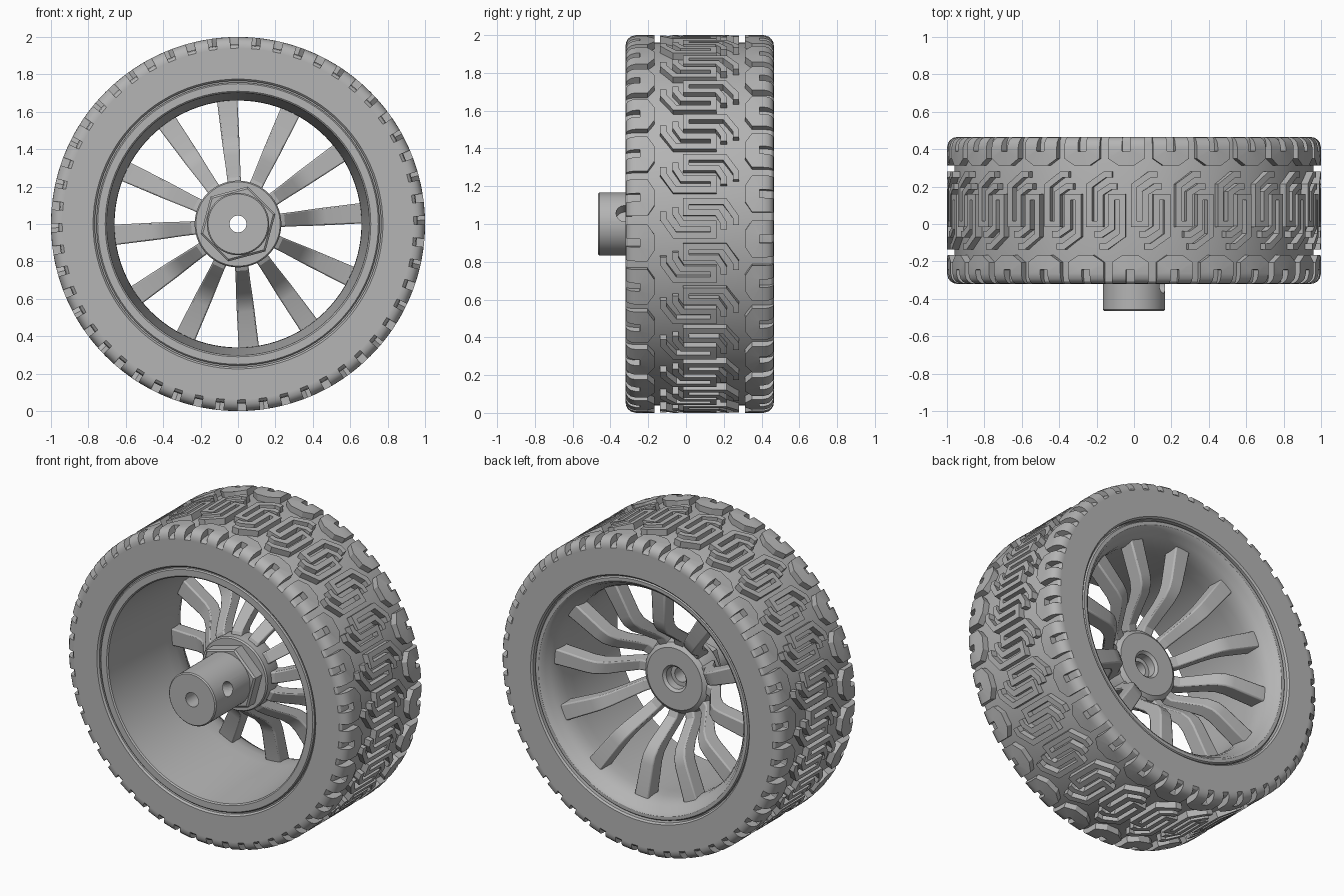
import bpy, bmesh, math
from mathutils import Vector

if "Cube" in bpy.data.objects:
    bpy.data.objects.remove(bpy.data.objects["Cube"])

grey = bpy.data.materials.new("plain_grey")
grey.use_nodes = True
grey.diffuse_color = (0.46, 0.46, 0.46, 1)
grey.node_tree.nodes["Principled BSDF"].inputs["Base Color"].default_value = grey.diffuse_color

FRONT, BACK = -0.32, 0.465      # tyre sidewalls
MID = (FRONT + BACK) / 2
PITCHES = 26
PITCH = math.tau / PITCHES


def polar(r, a, y):
    return Vector((r * math.cos(a), y, 1 + r * math.sin(a)))


def finish(name, bm, angle=30):
    bmesh.ops.recalc_face_normals(bm, faces=bm.faces)
    mesh = bpy.data.meshes.new(name)
    bm.to_mesh(mesh)
    bm.free()
    obj = bpy.data.objects.new(name, mesh)
    bpy.context.collection.objects.link(obj)
    mesh.materials.append(grey)
    bpy.ops.object.select_all(action="DESELECT")
    obj.select_set(True)
    bpy.context.view_layer.objects.active = obj
    bpy.ops.object.shade_smooth_by_angle(angle=math.radians(angle))
    return obj


def lathe(name, profile, sides, turn=0.0):
    """Revolve a closed (radius, y) profile around the axle."""
    bm = bmesh.new()
    rings = [[bm.verts.new(polar(r, turn + math.tau * i / sides, y)) for r, y in profile]
             for i in range(sides)]
    n = len(profile)
    for i in range(sides):
        a, b = rings[i], rings[(i + 1) % sides]
        for j in range(n):
            k = (j + 1) % n
            bm.faces.new((a[j], b[j], b[k], a[k]))
    return finish(name, bm)


def skin(bm, sections):
    """Join four-cornered sections into a closed bar."""
    rows = [[bm.verts.new(p) for p in s] for s in sections]
    for a, b in zip(rows, rows[1:]):
        for j in range(4):
            k = (j + 1) % 4
            bm.faces.new((a[j], b[j], b[k], a[k]))
    bm.faces.new(rows[0])
    bm.faces.new(rows[-1])


# Tyre carcass under the tread
lathe("tyre_body", [(0.765, FRONT + 0.01), (0.775, FRONT), (0.94, FRONT), (0.953, FRONT + 0.012),
                    (0.96, FRONT + 0.04), (0.96, BACK - 0.04), (0.953, BACK - 0.012),
                    (0.94, BACK), (0.775, BACK), (0.765, BACK - 0.01)], 104)


# Tread: raised ribbons wrapped round the carcass
def tread_radius(y):
    corner = 0.055
    d = max(0, corner - min(y - FRONT, BACK - y))
    return 1 - corner + math.sqrt(max(0, corner ** 2 - d ** 2))


def ribbon_sides(path, width):
    pts = [Vector(p) for p in path]
    sides = []
    for i, p in enumerate(pts):
        d0 = (p - pts[max(i - 1, 0)]).normalized()
        d1 = (pts[min(i + 1, len(pts) - 1)] - p).normalized()
        d0, d1 = (d0 if i else d1), (d1 if i < len(pts) - 1 else d0)
        t = (d0 + d1).normalized()
        off = Vector((-t.y, t.x)) * (width / 2 / max(0.4, t.dot(d0)))
        sides.append((p + off, p - off))
    return sides


def add_ribbon(bm, path, width):
    sides = ribbon_sides(path, width)
    for i in range(PITCHES):
        def wrap(p, top):
            r = tread_radius(p.y) if top else 0.935
            return polar(r, math.pi / 2 - p.x - i * PITCH, p.y)
        skin(bm, [(wrap(l, True), wrap(r, True), wrap(r, False), wrap(l, False))
                  for l, r in sides])


# Interlocking centre blocks: a bent hairpin and its half-turn copy
hairpin = [(0.125, 0.265), (0.085, 0.265), (0, 0.205), (0, 0), (0.06, 0),
           (0.06, 0.165), (0.115, 0.2), (0.15, 0.2)]
half_turn = [(0.18 - u, 2 * MID - v) for u, v in hairpin]
bm = bmesh.new()
add_ribbon(bm, hairpin, 0.033)
add_ribbon(bm, half_turn, 0.033)
finish("tread_centre_blocks", bm)

# Shoulder blocks: U shapes open to the sidewall, rounded over the edge
edge = [BACK - d for d in (0, 0.003, 0.012, 0.028, 0.055)]
arm = [(0, v) for v in edge] + [(0, 0.37), (0.03, 0.35)]
shoulder = arm + [(PITCH / 2 - u, v) for u, v in reversed(arm)]
shoulder_front = [(0.18 - u, 2 * MID - v) for u, v in shoulder]
bm = bmesh.new()
add_ribbon(bm, [(u + 0.14, v) for u, v in shoulder], 0.076)
add_ribbon(bm, [(u - 0.14, v) for u, v in shoulder_front], 0.076)
finish("tread_shoulder_blocks", bm)

# Rim barrel with lips at both ends
lathe("rim", [(0.78, -0.29), (0.757, -0.29), (0.757, -0.308), (0.75, -0.315), (0.71, -0.315),
              (0.702, -0.308), (0.70, -0.27), (0.662, 0.22), (0.66, 0.30), (0.667, 0.35),
              (0.685, 0.395), (0.705, 0.42), (0.715, 0.44), (0.73, 0.45), (0.75, 0.45),
              (0.757, 0.442), (0.757, 0.42), (0.78, 0.42)], 96)

# Hub, hexagon and drive shaft
BORE = 0.045
lathe("hub", [(BORE, -0.04), (0.225, -0.04), (0.232, -0.03), (0.232, 0.06), (0.222, 0.095),
              (0.195, 0.115), (0.085, 0.115), (0.07, 0.10), (0.07, 0.05), (BORE, 0.05)], 64)
lathe("hub_hexagon", [(0.1, -0.115), (0.195, -0.115), (0.207, -0.105),
                      (0.207, -0.03), (0.1, -0.03)], 6, math.radians(15))
shaft = lathe("drive_shaft", [(BORE, -0.465), (0.16, -0.465), (0.167, -0.458),
                              (0.167, -0.04), (BORE, -0.04)], 64)

# Set-screw hole in the side of the shaft
tilt = math.radians(20)
bpy.ops.mesh.primitive_cylinder_add(vertices=32, radius=0.045, depth=0.2,
                                    location=polar(0.16, tilt, -0.325),
                                    rotation=(0, math.pi / 2 - tilt, 0))
cutter = bpy.context.object
cutter.name = "set_screw_cutter"
cutter.hide_render = True
cut = shaft.modifiers.new("set_screw_hole", "BOOLEAN")
cut.operation = "DIFFERENCE"
cut.solver = "EXACT"
cut.object = cutter
bpy.context.view_layer.objects.active = shaft
bpy.ops.object.modifier_move_to_index(modifier=cut.name, index=0)
bpy.ops.object.modifier_apply(modifier=cut.name)
bpy.data.objects.remove(cutter)

# Twelve dished spokes: radius, front y, back y, half width
spoke = [(0.19, -0.01, 0.09, 0.036), (0.25, 0.015, 0.115, 0.037), (0.30, 0.075, 0.185, 0.039),
         (0.37, 0.175, 0.285, 0.043), (0.42, 0.225, 0.325, 0.046), (0.47, 0.245, 0.34, 0.048),
         (0.69, 0.275, 0.37, 0.056)]
bm = bmesh.new()
for i in range(12):
    a = math.radians(5 + 30 * i)
    side = Vector((-math.sin(a), 0, math.cos(a)))
    skin(bm, [(polar(r, a, f) - side * w, polar(r, a, f) + side * w,
               polar(r, a, b) + side * w * 0.9, polar(r, a, b) - side * w * 0.9)
              for r, f, b, w in spoke])
spokes = finish("spokes", bm, 25)
bevel = spokes.modifiers.new("soft_edges", "BEVEL")
bevel.width = 0.008
bevel.segments = 2
bevel.angle_limit = math.radians(50)
